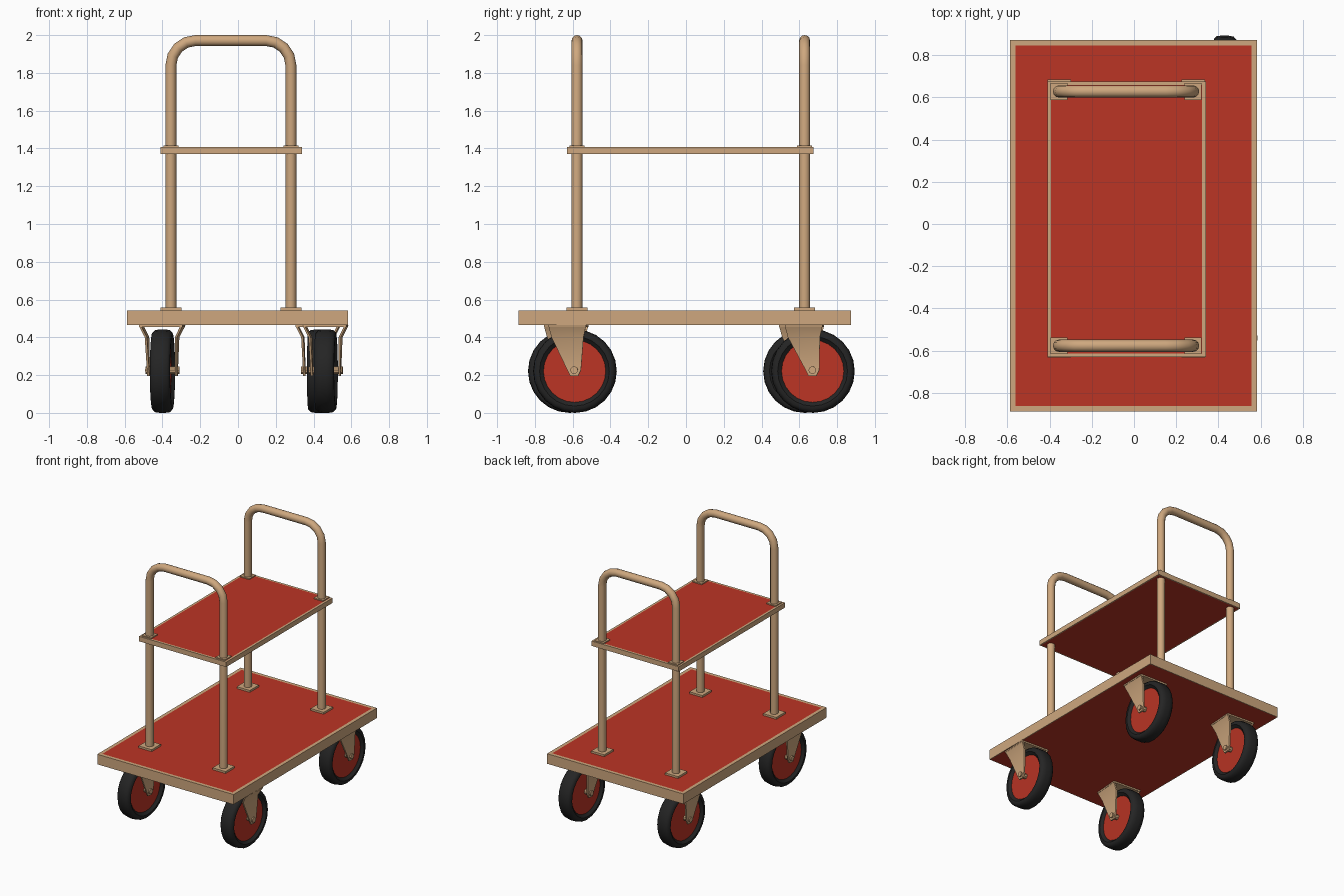
import bpy, bmesh, math
from mathutils import Matrix, Vector

if "Cube" in bpy.data.objects:
    bpy.data.objects.remove(bpy.data.objects["Cube"])


def material(name, rgb):
    m = bpy.data.materials.new(name)
    m.diffuse_color = (*rgb, 1)
    m.use_nodes = True
    m.node_tree.nodes["Principled BSDF"].inputs["Base Color"].default_value = m.diffuse_color
    return m


TAN = material("tan metal", (0.62, 0.39, 0.21))
RED = material("red panel", (0.50, 0.035, 0.018))
BLACK = material("black rubber", (0.018, 0.018, 0.018))


def finish(bm, name, mats, smooth=None, matrix=None):
    bmesh.ops.recalc_face_normals(bm, faces=bm.faces)
    if matrix is not None:
        bm.transform(matrix)
    me = bpy.data.meshes.new(name)
    bm.to_mesh(me)
    bm.free()
    for m in mats:
        me.materials.append(m)
    ob = bpy.data.objects.new(name, me)
    bpy.context.collection.objects.link(ob)
    if smooth:
        bpy.ops.object.select_all(action='DESELECT')
        ob.select_set(True)
        bpy.context.view_layer.objects.active = ob
        bpy.ops.object.shade_smooth_by_angle(angle=math.radians(smooth))
    return ob


def add_box(bm, lo, hi):
    lo, hi = Vector(lo), Vector(hi)
    mat = Matrix.Translation((lo + hi) / 2) @ Matrix.Diagonal((*(hi - lo), 1))
    bmesh.ops.create_cube(bm, size=1, matrix=mat)


def platform(name, lo, hi, rim_top, rim_bottom):
    # tan slab with inset red top and bottom
    bm = bmesh.new()
    add_box(bm, lo, hi)
    bm.normal_update()
    top = [f for f in bm.faces if f.normal.z > 0.9]
    bottom = [f for f in bm.faces if f.normal.z < -0.9]
    for faces, rim in ((top, rim_top), (bottom, rim_bottom)):
        bmesh.ops.inset_region(bm, faces=faces, thickness=rim)
        faces[0].material_index = 1
        corners = list(faces[0].verts)
        for v in corners:
            v.co.z -= 0.0
    finish(bm, name, [TAN, RED])


platform("lower_deck", (-0.588, -0.888, 0.465), (0.583, 0.873, 0.543), 0.037, 0.008)
platform("upper_shelf", (-0.41, -0.63, 1.37), (0.34, 0.675, 1.408), 0.024, 0.012)

X0, X1, TUBE = -0.355, 0.28, 0.029


def hoop(name, y):
    # upright, rounded corner, top bar, rounded corner, upright
    r, top = 0.13, 1.971
    path = [(X0, 0.54)]
    for cx, start in ((X0 + r, 180), (X1 - r, 90)):
        for i in range(5):
            a = math.radians(start - 22.5 * i)
            path.append((cx + r * math.cos(a), top - r + r * math.sin(a)))
    path.append((X1, 0.54))
    pts = [Vector((x, y, z)) for x, z in path]
    bm = bmesh.new()
    rings, n = [], 12
    for i, p in enumerate(pts):
        t = (pts[min(i + 1, len(pts) - 1)] - pts[max(i - 1, 0)]).normalized()
        if i in (0, len(pts) - 1):
            t = Vector((0, 0, 1 if i == 0 else -1))
        side = Vector((0, 1, 0))
        up = t.cross(side)
        rings.append([bm.verts.new(p + TUBE * (side * math.cos(2 * math.pi * k / n)
                      + up * math.sin(2 * math.pi * k / n))) for k in range(n)])
    for a, b in zip(rings, rings[1:]):
        for k in range(n):
            bm.faces.new((a[k], a[(k + 1) % n], b[(k + 1) % n], b[k]))
    bm.faces.new(rings[0])
    bm.faces.new(rings[-1])
    finish(bm, name, [TAN], 40)


for label, y in (("front", -0.577), ("back", 0.628)):
    hoop(label + "_handle", y)
    # foot plates on the deck and small collars on the shelf
    bm = bmesh.new()
    for x in (X0, X1):
        add_box(bm, (x - 0.056, y - 0.056, 0.54), (x + 0.056, y + 0.056, 0.558))
        add_box(bm, (x - 0.04, y - 0.04, 1.40), (x + 0.04, y + 0.04, 1.416))
    finish(bm, label + "_foot_plates", [TAN])


# half wheel profile: (distance across, radius), mirrored for the other side
HALF = [(0.036, 0.0), (0.036, 0.165), (0.042, 0.172), (0.054, 0.185),
        (0.053, 0.203), (0.040, 0.217), (0.015, 0.221)]
PROFILE = HALF + [(-x, r) for x, r in reversed(HALF)]


def wheel(name, mat):
    bm = bmesh.new()
    vs = [bm.verts.new((x, 0, r)) for x, r in PROFILE]
    es = [bm.edges.new(p) for p in zip(vs, vs[1:])]
    bmesh.ops.spin(bm, geom=vs + es, cent=(0, 0, 0), axis=(1, 0, 0),
                   angle=2 * math.pi, steps=24)
    bmesh.ops.remove_doubles(bm, verts=bm.verts, dist=1e-5)
    for f in bm.faces:
        rad = max(math.hypot(v.co.y, v.co.z) for v in f.verts)
        f.material_index = 0 if rad < 0.17 else 1
    finish(bm, name, [RED, BLACK], 40, mat)


def fork(name, mat, shift):
    bm = bmesh.new()
    # blade outline: (out, y, z) rows of left and right edges, flared at the top
    rows = [(0.105, shift - 0.10, shift + 0.10, 0.236),
            (0.074, shift - 0.085, shift + 0.085, 0.175),
            (0.068, -0.036, 0.036, 0.0),
            (0.068, -0.020, 0.020, -0.032)]
    for s in (-1, 1):
        layers = []
        for d in (0, 0.012):
            layers.append([(bm.verts.new((s * (x + d), a, z)),
                            bm.verts.new((s * (x + d), b, z))) for x, a, b, z in rows])
        inner, outer = layers
        for i in range(len(rows) - 1):
            for q in (inner, outer):
                bm.faces.new((q[i][0], q[i][1], q[i + 1][1], q[i + 1][0]))
            for k in (0, 1):
                bm.faces.new((inner[i][k], outer[i][k], outer[i + 1][k], inner[i + 1][k]))
        for i in (0, -1):
            bm.faces.new((inner[i][0], inner[i][1], outer[i][1], outer[i][0]))
    # mounting plate and axle bolt
    add_box(bm, (-0.115, shift - 0.10, 0.228), (0.115, shift + 0.10, 0.242))
    bmesh.ops.create_cone(bm, cap_ends=True, segments=10, radius1=0.02, radius2=0.02,
                          depth=0.18, matrix=Matrix.Rotation(math.pi / 2, 4, 'Y'))
    finish(bm, name, [TAN], 30, mat)


# name, x, y, swivel in degrees, fork shift along y
CASTERS = [("front_left", -0.40, -0.615, -4, -0.03),
           ("front_right", 0.465, -0.588, -3, -0.035),
           ("back_left", -0.40, 0.63, -4, -0.03),
           ("back_right", 0.425, 0.672, -2, -0.045)]
for label, x, y, turn, shift in CASTERS:
    m = Matrix.Translation((x, y, 0.226)) @ Matrix.Rotation(math.radians(turn), 4, 'Z')
    wheel(label + "_wheel", m)
    fork(label + "_fork", m, shift)

# settle everything exactly on the ground
bpy.context.view_layer.update()
low = min((o.matrix_world @ v.co).z for o in bpy.data.objects if "wheel" in o.name
          for v in o.data.vertices)
for o in bpy.data.objects:
    if "wheel" in o.name:
        o.data.transform(Matrix.Translation((0, 0, -low)))
